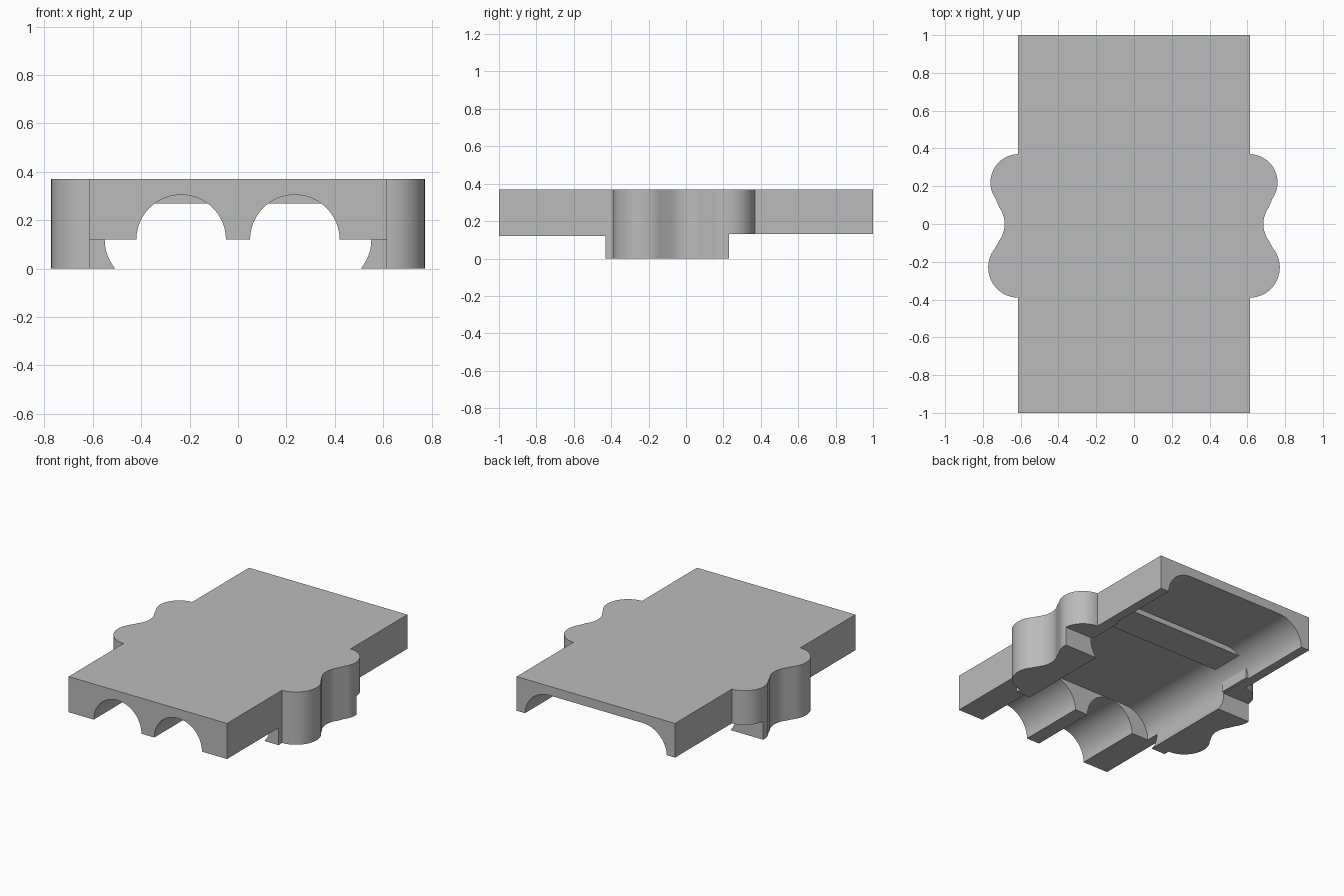
import bpy, bmesh, math
from mathutils import Vector

if "Cube" in bpy.data.objects:
    bpy.data.objects.remove(bpy.data.objects["Cube"])

grey = bpy.data.materials.new("plain_grey")
grey.diffuse_color = (0.5, 0.5, 0.5, 1)
grey.use_nodes = True
grey.node_tree.nodes["Principled BSDF"].inputs["Base Color"].default_value = grey.diffuse_color


def prism(name, pts, direction):
    """Extrude a closed outline of 3D points along a vector."""
    bm = bmesh.new()
    face = bm.faces.new([bm.verts.new(p) for p in pts])
    ext = bmesh.ops.extrude_face_region(bm, geom=[face])
    moved = [g for g in ext["geom"] if isinstance(g, bmesh.types.BMVert)]
    bmesh.ops.translate(bm, vec=Vector(direction), verts=moved)
    bmesh.ops.recalc_face_normals(bm, faces=bm.faces)
    mesh = bpy.data.meshes.new(name)
    bm.to_mesh(mesh)
    bm.free()
    ob = bpy.data.objects.new(name, mesh)
    bpy.context.collection.objects.link(ob)
    mesh.materials.append(grey)
    return ob


def box(name, x0, x1, y0, y1, z0, z1):
    pts = [(x0, y0, z0), (x1, y0, z0), (x1, y1, z0), (x0, y1, z0)]
    return prism(name, pts, (0, 0, z1 - z0))


def arc(cx, cy, r, a0, a1, n):
    return [(cx + r * math.cos(math.radians(a0 + (a1 - a0) * i / n)),
             cy + r * math.sin(math.radians(a0 + (a1 - a0) * i / n))) for i in range(n + 1)]


def along_y(name, profile, y0, y1):
    return prism(name, [(x, y0, z) for x, z in profile], (0, y1 - y0, 0))


def boolean(target, tool, op):
    mod = target.modifiers.new(op, "BOOLEAN")
    mod.operation, mod.object, mod.solver = op, tool, "EXACT"
    bpy.context.view_layer.objects.active = target
    bpy.ops.object.modifier_apply(modifier=mod.name)
    bpy.data.objects.remove(tool)


# Main plate
body = box("plate", -0.615, 0.615, -1, 1, 0.12, 0.37)

# Wavy side grips and the feet below them
wave = [(0.45, -0.39)]
wave += arc(0.612, -0.23, 0.16, -90, 40, 20)
wave += arc(0.835, 0.0, 0.15, 216, 144, 12)
wave += arc(0.610, 0.22, 0.15, -36, 90, 20)
wave += [(0.45, 0.37)]
for s in (-1, 1):
    boolean(body, prism("grip", [(s * x, y, 0) for x, y in wave], (0, 0, 0.37)), "UNION")
    a, b = sorted((s * 0.45, s * 0.615))
    boolean(body, box("foot", a, b, -0.43, 0.23, 0, 0.2), "UNION")

# Raised underside at the back
boolean(body, box("back_cut", -1, 1, 0.23, 1.1, -0.1, 0.13), "DIFFERENCE")

# Wide cavity with round sides, open at the back
R = 0.185
cavity = arc(0.365, 0.12, R + 0.001, -75, 90, 28) + arc(-0.365, 0.12, R + 0.001, 90, 255, 28)
boolean(body, along_y("cavity_cut", cavity, -0.52, 1.1), "DIFFERENCE")

# Two round channels at the front
for s in (-1, 1):
    boolean(body, along_y("channel_cut", arc(s * 0.235, 0.12, R, 0, 354.375, 63), -1.1, -0.45),
            "DIFFERENCE")

# Cross rib under the ceiling, with small flat pads at the cavity walls
parts = [body, box("cross_rib", -0.472, 0.472, 0.24, 0.475, 0.27, 0.33)]
for s, side in ((-1, "left"), (1, "right")):
    a, b = sorted((s * 0.533, s * 0.58))
    parts.append(box(side + "_wall_pad", a, b, 0.24, 0.475, 0.131, 0.23))

# Smooth curves, sharp edges
for ob in parts:
    bpy.ops.object.select_all(action="DESELECT")
    ob.select_set(True)
    bpy.context.view_layer.objects.active = ob
    bpy.ops.object.shade_smooth_by_angle(angle=math.radians(30))
